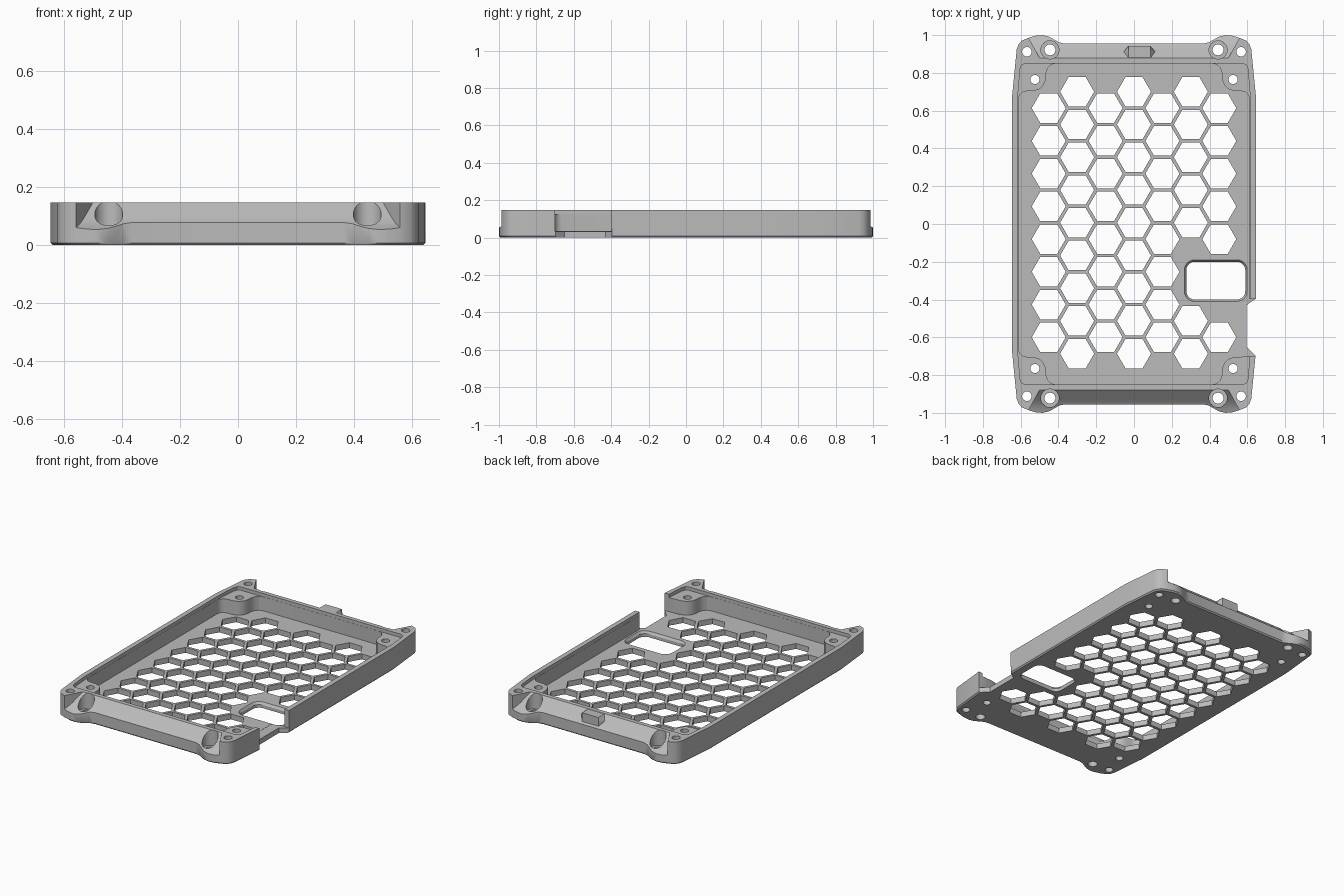
import bpy
import bmesh
from math import cos, sin, pi, radians

cube = bpy.data.objects.get("Cube")
if cube:
    bpy.data.objects.remove(cube, do_unlink=True)

grey = bpy.data.materials.new("plain grey")
grey.use_nodes = True
colour = (0.5, 0.5, 0.5, 1)
grey.diffuse_color = colour
grey.node_tree.nodes["Principled BSDF"].inputs["Base Color"].default_value = colour

HEIGHT, FLOOR, PAD = 0.147, 0.035, 0.125


def loft(bm, rings):
    """Closed solid through rings of 3D points."""
    loops = [[bm.verts.new(p) for p in ring] for ring in rings]
    n = len(loops[0])
    for a, b in zip(loops, loops[1:]):
        for i in range(n):
            j = (i + 1) % n
            bm.faces.new((a[i], a[j], b[j], b[i]))
    bm.faces.new(loops[0][::-1])
    bm.faces.new(loops[-1])


def at(outline, z):
    return [(x, y, z) for x, y in outline]


def prism(bm, outline, z0, z1):
    loft(bm, [at(outline, z0), at(outline, z1)])


def ngon(cx, cy, r, n):
    return [(cx + r * cos(2 * pi * i / n), cy + r * sin(2 * pi * i / n)) for i in range(n)]


def four_way(quarter):
    """Mirror a quarter outline, running from +x to +y, into all quadrants."""
    half = quarter + [(-x, y) for x, y in reversed(quarter)]
    return half + [(-x, -y) for x, y in half]


def rounded_rect(cx, cy, hx, hy, r):
    corner = [(hx - r + r * cos(a), hy - r + r * sin(a))
              for a in (radians(15 * k) for k in range(7))]
    return [(cx + x, cy + y) for x, y in four_way(corner)]


def make(name, bm):
    bmesh.ops.recalc_face_normals(bm, faces=bm.faces[:])
    mesh = bpy.data.meshes.new(name)
    bm.to_mesh(mesh)
    bm.free()
    mesh.materials.append(grey)
    obj = bpy.data.objects.new(name, mesh)
    bpy.context.collection.objects.link(obj)
    return obj


def activate(obj):
    bpy.ops.object.select_all(action='DESELECT')
    obj.select_set(True)
    bpy.context.view_layer.objects.active = obj


def cut(body, name, bm):
    cutter = make(name, bm)
    cutter.hide_render = True
    mod = body.modifiers.new(name, 'BOOLEAN')
    mod.operation = 'DIFFERENCE'
    mod.solver = 'EXACT'
    mod.object = cutter
    activate(body)
    bpy.ops.object.modifier_apply(modifier=mod.name)
    bpy.data.objects.remove(cutter, do_unlink=True)


# Outer block with swollen corners and a fine bottom chamfer
outline = four_way([(0.645, 0.68), (0.621, 0.925), (0.612, 0.95), (0.595, 0.97), (0.56, 0.985),
                    (0.52, 0.997), (0.485, 1.0), (0.45, 0.992), (0.42, 0.975),
                    (0.395, 0.961), (0.365, 0.955)])
bm = bmesh.new()
loft(bm, [at([(x * 0.988, y * 0.992) for x, y in outline], 0),
          at(outline, 0.008), at(outline, HEIGHT)])
tray = make("case_tray", bm)

# Shallow pocket above the corner pads
bm = bmesh.new()
prism(bm, four_way([(0.613, 0.7), (0.603, 0.82), (0.595, 0.84), (0.578, 0.851)]), PAD, 0.3)
cut(tray, "pocket_cutter", bm)

# Main cavity, leaving a rounded pad in each corner
bm = bmesh.new()
prism(bm, four_way([(0.612, 0.665), (0.604, 0.685), (0.59, 0.698), (0.57, 0.703), (0.53, 0.705),
                    (0.5, 0.714), (0.478, 0.735), (0.467, 0.765), (0.465, 0.8),
                    (0.457, 0.825), (0.44, 0.843), (0.415, 0.85)]), FLOOR, 0.3)
cut(tray, "cavity_cutter", bm)

# Sloped scoops along the front and back walls
profile = [(0.85, 0.175), (0.88, 0.146), (0.935, 0.094), (0.948, 0.083), (0.962, 0.073),
           (0.978, 0.064), (1.0, 0.054), (1.05, 0.045), (1.05, 0.175)]
bm = bmesh.new()
for s in (-1, 1):
    loft(bm, [[(side * (0.5 + 0.55 * (y - 0.88)), s * y, z) for y, z in profile]
              for side in (-1, 1)])
cut(tray, "scoop_cutter", bm)

# Screw seats, then the through holes
bm = bmesh.new()
holes = bmesh.new()
for sx in (-1, 1):
    for sy in (-1, 1):
        prism(bm, ngon(sx * 0.445, sy * 0.922, 0.048, 32), 0.045, 0.3)
        for x, y, r in ((0.445, 0.922, 0.029), (0.567, 0.912, 0.025), (0.525, 0.765, 0.024)):
            prism(holes, ngon(sx * x, sy * y, r, 24), -0.1, 0.3)
cut(tray, "screw_seat_cutter", bm)
cut(tray, "screw_hole_cutter", holes)

# Honeycomb vents, skipping the cells around the window
PITCH = 0.1733
bm = bmesh.new()
for col in range(-3, 4):
    odd = col % 2
    for row in range(8 if odd else 9):
        x, y = col * 0.1505, 0.7 - PITCH * (row + odd / 2)
        if col >= 2 and -0.45 < y < -0.1:
            continue
        prism(bm, ngon(x, y, 0.09, 6), -0.1, 0.08)
cut(tray, "vent_cutter", bm)

# Rounded window with a chamfered upper edge
inner = rounded_rect(0.433, -0.3, 0.156, 0.1, 0.045)
outer = rounded_rect(0.433, -0.3, 0.167, 0.111, 0.055)
bm = bmesh.new()
loft(bm, [at(inner, -0.1), at(inner, 0.02), at(outer, FLOOR + 0.001), at(outer, 0.06)])
cut(tray, "window_cutter", bm)

# Gap in the left wall and the tapered notch beneath it
bm = bmesh.new()
prism(bm, [(0.53, -0.7), (0.7, -0.7), (0.7, -0.398), (0.53, -0.398)], FLOOR - 0.001, 0.3)
cut(tray, "side_gap_cutter", bm)
bm = bmesh.new()
prism(bm, [(0.7, -0.357), (0.595, -0.43), (0.595, -0.65), (0.7, -0.755)], -0.1, 0.05)
cut(tray, "side_notch_cutter", bm)

activate(tray)
bpy.ops.object.shade_smooth_by_angle(angle=radians(30))

# Small catch on the back slope
bm = bmesh.new()
rings = []
for grow, z in ((0.022, 0.085), (0.022, 0.118), (0, 0.145)):
    rings.append(at([(-0.03 - grow, 0.875), (0.088 + grow, 0.875),
                     (0.088 + grow, 0.915), (0.088, 0.942),
                     (-0.03, 0.942), (-0.03 - grow, 0.915)], z))
loft(bm, rings)
make("back_catch", bm)
